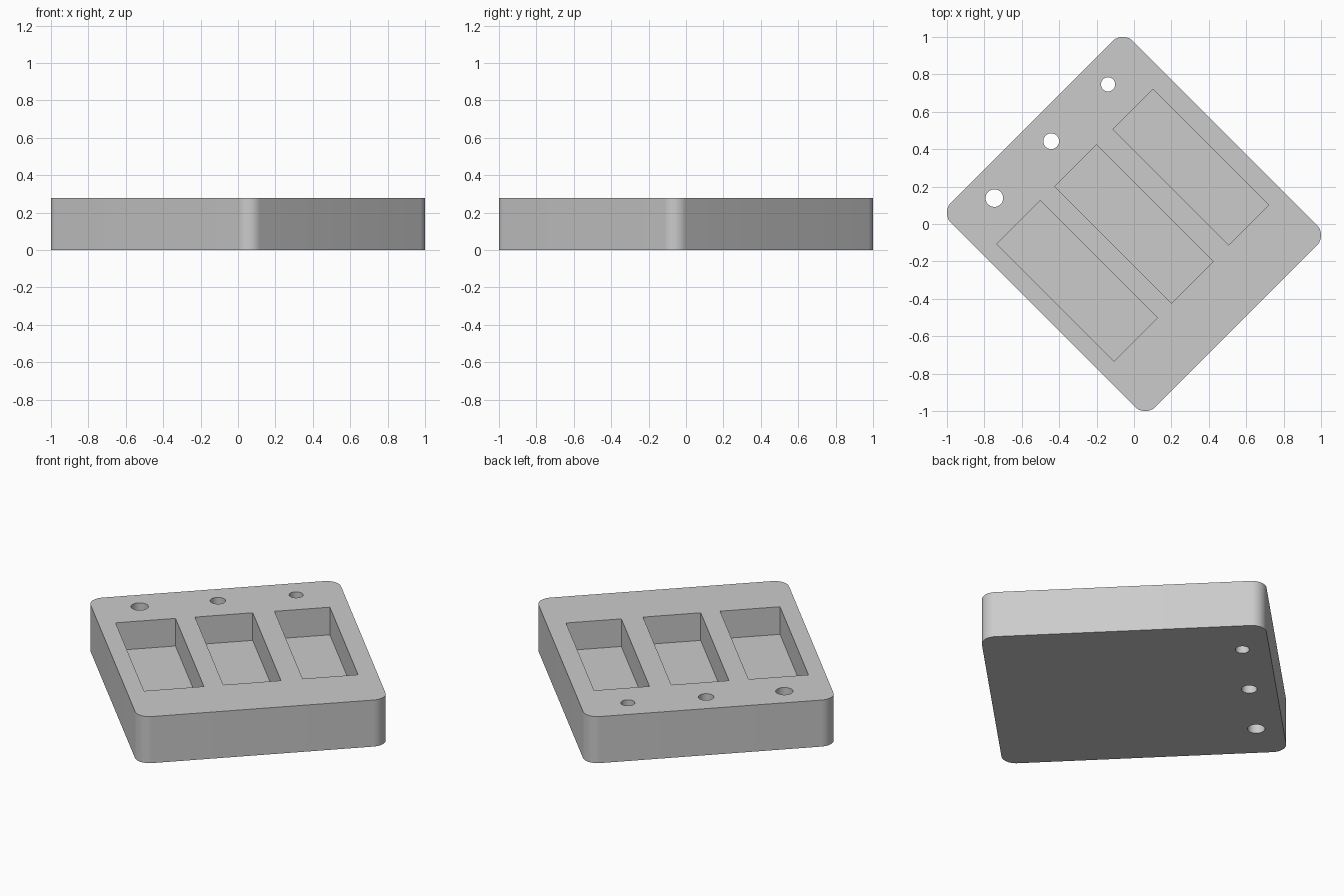
import bpy, bmesh
from math import radians
from mathutils import Matrix

if "Cube" in bpy.data.objects:
    bpy.data.objects.remove(bpy.data.objects["Cube"], do_unlink=True)

HEIGHT = 0.278
POCKET_DEPTH = 0.165
SPACING = 0.43
TURN = Matrix.Rotation(radians(45), 4, 'Z')

grey = bpy.data.materials.new("light_grey")
grey.use_nodes = True
color = (0.6, 0.6, 0.6, 1)
grey.diffuse_color = color
grey.node_tree.nodes["Principled BSDF"].inputs["Base Color"].default_value = color


def finish(name, bm):
    bm.transform(TURN)
    mesh = bpy.data.meshes.new(name)
    bm.to_mesh(mesh)
    bm.free()
    mesh.materials.append(grey)
    obj = bpy.data.objects.new(name, mesh)
    bpy.context.collection.objects.link(obj)
    return obj


def add_box(bm, center, size):
    bmesh.ops.create_cube(bm, size=1, matrix=Matrix.Translation(center) @ Matrix.Diagonal((*size, 1)))


# Plate with rounded upright corners
bm = bmesh.new()
add_box(bm, (0, 0, HEIGHT / 2), (1.376, 1.546, HEIGHT))
uprights = [e for e in bm.edges if abs(e.verts[0].co.z - e.verts[1].co.z) > 0.1]
bmesh.ops.bevel(bm, geom=uprights, offset=0.08, segments=12, profile=0.5, affect='EDGES')
plate = finish("tray_plate", bm)

# Cutters: three pockets and three through holes, growing slightly along the row
bm = bmesh.new()
rows = [(1, 0.304, 0.877, 0.038), (0, 0.317, 0.881, 0.042), (-1, 0.329, 0.885, 0.047)]
for step, width, length, radius in rows:
    x = step * SPACING
    cut = POCKET_DEPTH + 0.1
    add_box(bm, (x, 0, HEIGHT - POCKET_DEPTH + cut / 2), (width, length, cut))
    bmesh.ops.create_cone(bm, cap_ends=True, segments=40, radius1=radius, radius2=radius,
                          depth=1, matrix=Matrix.Translation((x, 0.626, HEIGHT / 2)))
cutter = finish("pocket_and_hole_cutter", bm)
cutter.hide_render = True

# Cut the plate and drop the helper
bpy.ops.object.select_all(action='DESELECT')
plate.select_set(True)
bpy.context.view_layer.objects.active = plate
mod = plate.modifiers.new("Cut", 'BOOLEAN')
mod.operation = 'DIFFERENCE'
mod.solver = 'EXACT'
mod.object = cutter
bpy.ops.object.modifier_apply(modifier=mod.name)
bpy.data.objects.remove(cutter, do_unlink=True)
bpy.ops.object.shade_smooth_by_angle(angle=radians(30))
